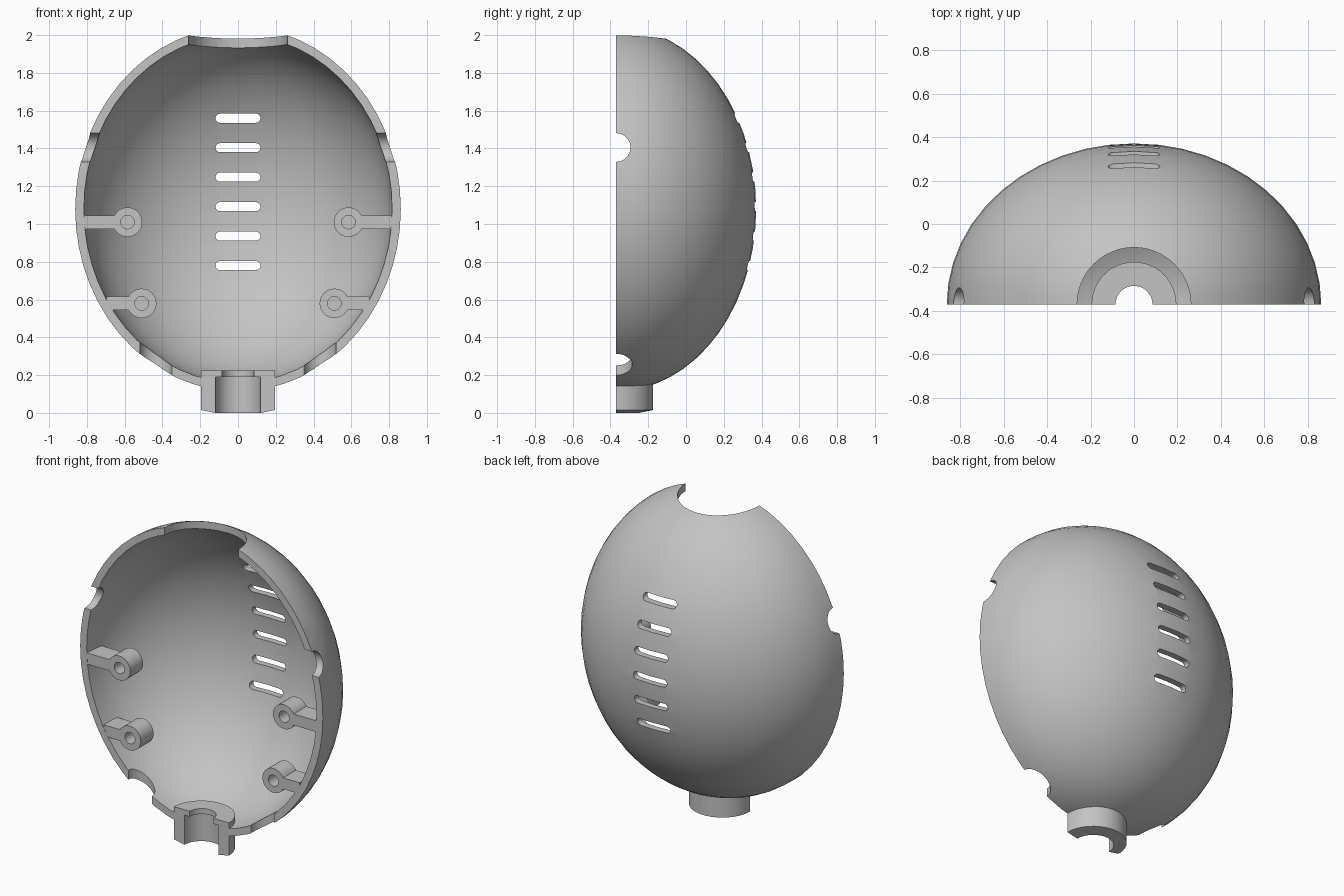
import bpy, bmesh
from math import pi, sin, cos, asin
from mathutils import Matrix

cube = bpy.data.objects.get("Cube")
if cube:
    bpy.data.objects.remove(cube, do_unlink=True)

FRONT = -0.37          # plane of the open rim
MID = 1.08             # height of the widest ring

grey = bpy.data.materials.new("plain grey")
grey.use_nodes = True
grey.diffuse_color = (0.55, 0.55, 0.55, 1)
grey.node_tree.nodes["Principled BSDF"].inputs["Base Color"].default_value = grey.diffuse_color


def make(name, bm):
    bmesh.ops.recalc_face_normals(bm, faces=bm.faces[:])
    mesh = bpy.data.meshes.new(name)
    bm.to_mesh(mesh)
    bm.free()
    mesh.materials.append(grey)
    ob = bpy.data.objects.new(name, mesh)
    bpy.context.collection.objects.link(ob)
    return ob


def half_turn(name, profile, steps, squash=1):
    """Sweep a closed (radius, z) profile half way round the back, capped at both ends."""
    bm = bmesh.new()
    rings = []
    for i in range(steps + 1):
        a = pi * i / steps
        rings.append([bm.verts.new((r * cos(a), FRONT + r * sin(a) * squash, z)) for r, z in profile])
    for p, q in zip(rings, rings[1:]):
        for k in range(len(p)):
            bm.faces.new((p[k - 1], p[k], q[k], q[k - 1]))
    bm.faces.new(rings[0])
    bm.faces.new(rings[-1])
    return make(name, bm)


def bar(name, radius, length, loc, axis="Y", half=0, sides=32):
    """Round-ended bar centred on loc; with half = 0 it is a cylinder."""
    bm = bmesh.new()
    n = sides // 2
    verts = []
    for side in (1, -1):
        for i in range(n + 1):
            a = pi * i / n - pi / 2
            verts.append(bm.verts.new((side * (half + radius * cos(a)), -length / 2, side * radius * sin(a))))
    face = bm.faces.new(verts)
    new = bmesh.ops.extrude_face_region(bm, geom=[face])["geom"]
    moved = [v for v in new if isinstance(v, bmesh.types.BMVert)]
    bmesh.ops.translate(bm, verts=moved, vec=(0, length, 0))
    bmesh.ops.remove_doubles(bm, verts=bm.verts[:], dist=1e-5)
    turn = {"Y": Matrix(), "X": Matrix.Rotation(pi / 2, 4, "Z"), "Z": Matrix.Rotation(pi / 2, 4, "X")}
    bmesh.ops.transform(bm, matrix=Matrix.Translation(loc) @ turn[axis], verts=bm.verts[:])
    return make(name, bm)


def box(name, x0, x1, y0, y1, z0, z1):
    bm = bmesh.new()
    bmesh.ops.create_cube(bm, size=1)
    bmesh.ops.scale(bm, vec=(x1 - x0, y1 - y0, z1 - z0), verts=bm.verts[:])
    bmesh.ops.translate(bm, vec=((x0 + x1) / 2, (y0 + y1) / 2, (z0 + z1) / 2), verts=bm.verts[:])
    return make(name, bm)


def cut(ob, cutters):
    """Subtract the cutters for good and remove them."""
    for c in cutters:
        mod = ob.modifiers.new("cut", "BOOLEAN")
        mod.operation = "DIFFERENCE"
        mod.solver = "EXACT"
        mod.object = c
    bpy.context.view_layer.update()
    graph = bpy.context.evaluated_depsgraph_get()
    mesh = bpy.data.meshes.new_from_object(ob.evaluated_get(graph))
    ob.modifiers.clear()
    ob.data = mesh
    for c in cutters:
        bpy.data.objects.remove(c, do_unlink=True)


def arc(width, height, count=28):
    """Ellipse from near the top pole to near the bottom pole."""
    end = asin(0.06 / width)
    angles = [end + (pi - 2 * end) * i / count for i in range(count + 1)]
    return [(width * sin(a), MID + height * cos(a)) for a in angles]


# Half egg shell
shell = half_turn("shell", arc(0.862, 0.965) + arc(0.816, 0.92)[::-1], 24, 0.86)

# Openings: top mouth, neck, side holes, lower holes, vent slots
cutters = [
    bar("mouth_cutter", 0.262, 0.8, (0, FRONT, 1.95), "Z", sides=48),
    bar("neck_cutter", 0.15, 0.5, (0, FRONT, 0.1), "Z"),
    bar("side_cutter", 0.076, 3, (0, FRONT, 1.405), "X"),
]
for s in (-1, 1):
    cutters.append(bar("lower_cutter", 0.085, 0.5, (s * 0.435, FRONT, 0.25), "Z"))
for i in range(6):
    cutters.append(bar("vent_cutter", 0.024, 0.6, (0, 0.3, 0.78 + 0.156 * i), "Y", half=0.095, sides=16))
cut(shell, cutters)
parts = [shell]

# Neck collar with an inner lip
parts.append(half_turn("neck_collar", [
    (0.195, 0.015), (0.195, 0.225), (0.085, 0.225), (0.085, 0.19), (0.12, 0.19), (0.12, 0)], 24))

# Screw posts, each held by an arm to the wall
for s, side in ((1, "left"), (-1, "right")):
    for x, z, wall, level in ((0.585, 1.01, 0.83, "upper"), (0.51, 0.58, 0.695, "lower")):
        post = bar(f"{level}_{side}_post", 0.078, 0.13, (s * x, FRONT + 0.066, z))
        cut(post, [bar("screw_cutter", 0.036, 0.2, (s * x, FRONT, z), sides=24)])
        x0, x1 = sorted((s * (x + 0.065), s * wall))
        arm = box(f"{level}_{side}_arm", x0, x1, FRONT + 0.001, FRONT + 0.13, z - 0.036, z + 0.036)
        parts += [post, arm]

# Smooth curved faces, keep edges sharp
bpy.ops.object.select_all(action="DESELECT")
for ob in parts:
    ob.select_set(True)
bpy.context.view_layer.objects.active = shell
bpy.ops.object.shade_smooth_by_angle(angle=pi / 6)
